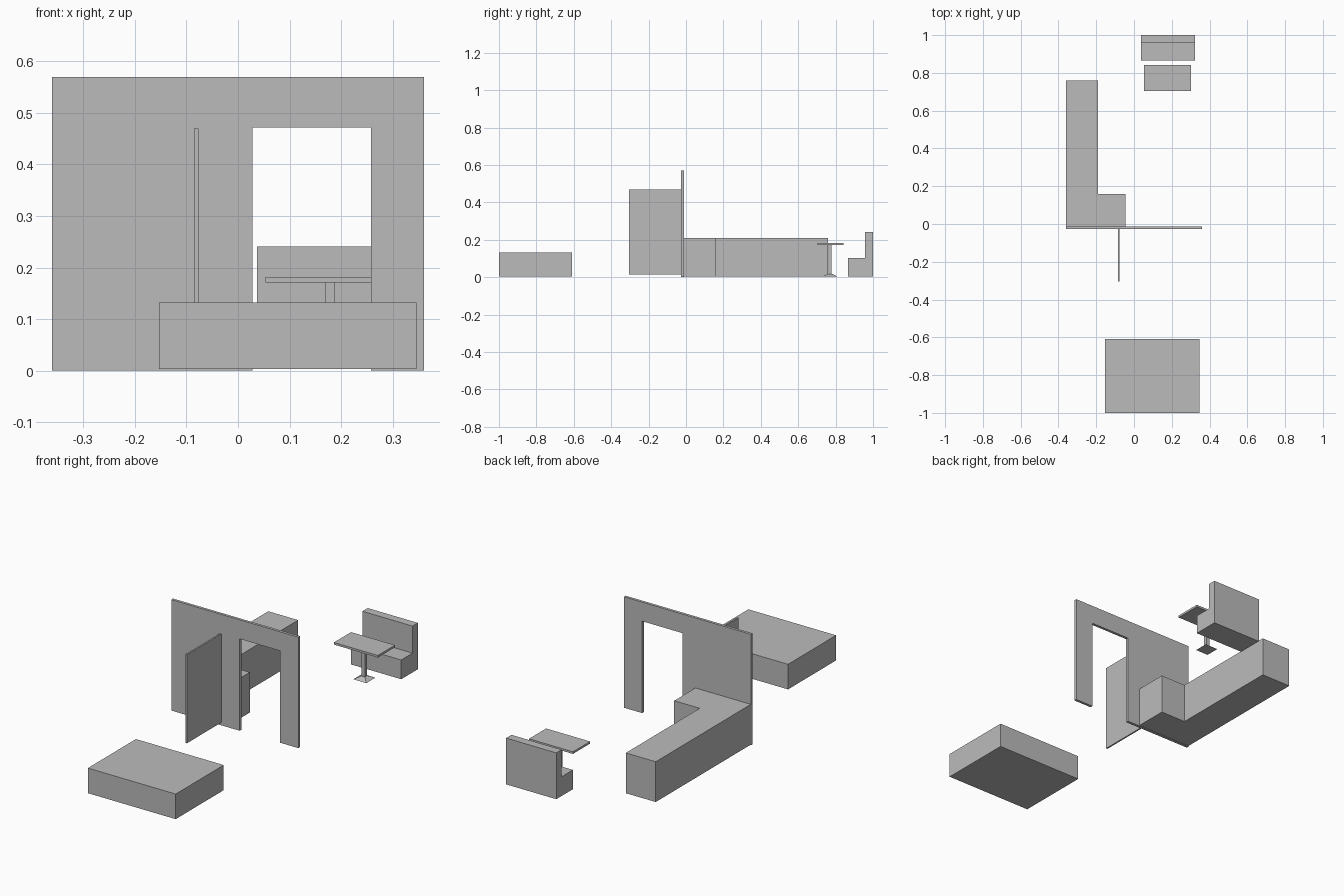
import bpy
import bmesh

cube = bpy.data.objects.get("Cube")
if cube:
    bpy.data.objects.remove(cube, do_unlink=True)

# One plain grey for everything
grey = bpy.data.materials.new("plain_grey")
grey.use_nodes = True
color = (0.5, 0.5, 0.5, 1)
grey.diffuse_color = color
grey.node_tree.nodes["Principled BSDF"].inputs["Base Color"].default_value = color


def finish(name, bm):
    bmesh.ops.recalc_face_normals(bm, faces=bm.faces)
    mesh = bpy.data.meshes.new(name)
    bm.to_mesh(mesh)
    bm.free()
    mesh.materials.append(grey)
    obj = bpy.data.objects.new(name, mesh)
    bpy.context.collection.objects.link(obj)
    return obj


def prism(name, outline, axis, low, high):
    """Extrude a flat outline along an axis (0 x, 1 y, 2 z)."""
    bm = bmesh.new()
    verts = []
    for point in outline:
        co = list(point)
        co.insert(axis, low)
        verts.append(bm.verts.new(co))
    face = bm.faces.new(verts)
    moved = bmesh.ops.extrude_face_region(bm, geom=[face])["geom"]
    shift = [0, 0, 0]
    shift[axis] = high - low
    bmesh.ops.translate(bm, vec=shift,
                        verts=[v for v in moved if isinstance(v, bmesh.types.BMVert)])
    return finish(name, bm)


def box(name, x, y, z):
    outline = [(x[0], y[0]), (x[1], y[0]), (x[1], y[1]), (x[0], y[1])]
    return prism(name, outline, 2, *z)


FLOOR = 0.003

# Wall with a doorway open to the floor
prism("doorway_wall",
      [(-0.361, 0), (0.028, 0), (0.028, 0.472), (0.258, 0.472),
       (0.258, 0), (0.361, 0), (0.361, 0.57), (-0.361, 0.57)],
      1, -0.026, -0.012)

# Thin partition in front of the wall
box("partition", (-0.085, -0.077), (-0.305, -0.026), (0.014, 0.47))

# Low bed block
box("bed", (-0.153, 0.346), (-1.0, -0.61), (FLOOR, 0.132))

# L-shaped counter behind the wall
prism("counter",
      [(-0.36, -0.012), (-0.045, -0.012), (-0.045, 0.16),
       (-0.19, 0.16), (-0.19, 0.76), (-0.36, 0.76)],
      2, FLOOR, 0.21)

# Bench with a backrest
prism("bench",
      [(0.865, FLOOR), (1.0, FLOOR), (1.0, 0.241),
       (0.957, 0.241), (0.957, 0.102), (0.865, 0.102)],
      0, 0.037, 0.322)

# Pedestal table
box("table_top", (0.053, 0.303), (0.703, 0.842), (0.171, 0.182))
box("table_post", (0.17, 0.188), (0.761, 0.779), (0.012, 0.171))
foot = box("table_foot", (0.142, 0.216), (0.733, 0.807), (0.005, 0.018))
for vert in foot.data.vertices:
    if vert.co.z > 0.01:
        vert.co.x = 0.179 + (vert.co.x - 0.179) * 0.3
        vert.co.y = 0.77 + (vert.co.y - 0.77) * 0.3
